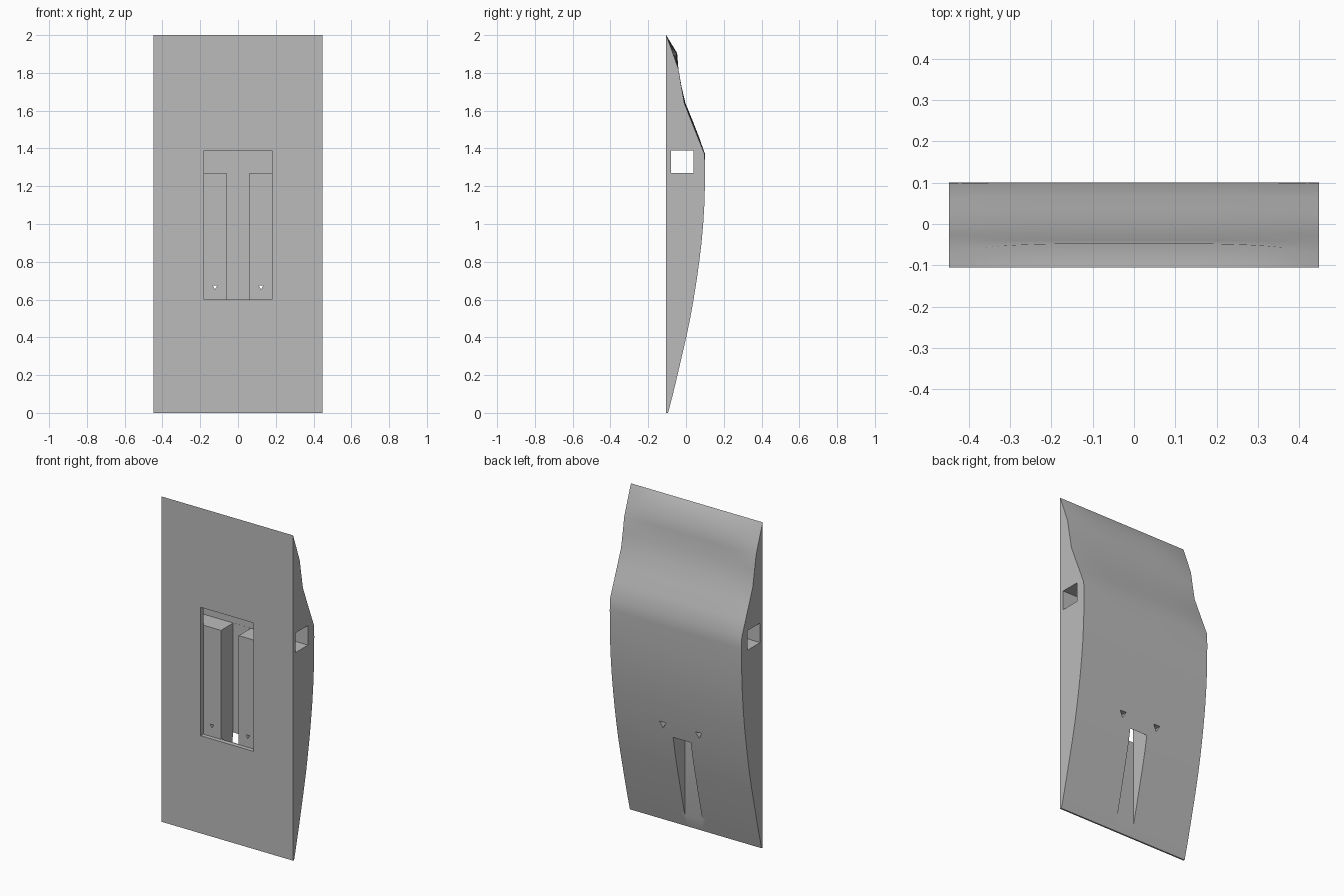
import bpy
import bmesh
import math
from mathutils import Matrix

old = bpy.data.objects.get("Cube")
if old:
    bpy.data.objects.remove(old, do_unlink=True)

FRONT = -0.105
HALF = 0.448

grey = bpy.data.materials.new("plain grey")
grey.use_nodes = True
colour = (0.5, 0.5, 0.5, 1)
grey.diffuse_color = colour
grey.node_tree.nodes["Principled BSDF"].inputs["Base Color"].default_value = colour

# Back profile as (y, z, extra bulge away from the side edges)
profile = [
    (-0.095, 0, 0), (-0.069, 0.1, 0), (-0.045, 0.2, 0), (-0.022, 0.3, 0),
    (0.001, 0.4, 0), (0.022, 0.5, 0), (0.04, 0.6, 0), (0.056, 0.7, 0),
    (0.07, 0.8, 0), (0.082, 0.9, 0), (0.091, 1.0, 0), (0.097, 1.1, 0),
    (0.1, 1.2, 0), (0.101, 1.3, 0), (0.098, 1.37, 0.003),
    (0.062, 1.46, 0.007), (0.026, 1.55, 0.008), (-0.009, 1.64, 0.006),
    (-0.025, 1.73, 0.001), (-0.04, 1.82, 0.0), (-0.07, 1.905, 0.023),
    (FRONT, 2, 0),
]


def new_object(name, bm):
    bmesh.ops.recalc_face_normals(bm, faces=bm.faces)
    mesh = bpy.data.meshes.new(name)
    bm.to_mesh(mesh)
    bm.free()
    ob = bpy.data.objects.new(name, mesh)
    bpy.context.collection.objects.link(ob)
    mesh.materials.append(grey)
    return ob


# Curved panel lofted from side to side
bm = bmesh.new()
steps = 20
sections = []
for i in range(steps + 1):
    t = 2 * i / steps - 1
    swell = 1 - t ** 4
    ring = [bm.verts.new((t * HALF, y + bulge * swell, z)) for y, z, bulge in profile]
    ring.append(bm.verts.new((t * HALF, FRONT, 0)))
    sections.append(ring)
for a, b in zip(sections, sections[1:]):
    for k in range(len(a)):
        n = (k + 1) % len(a)
        bm.faces.new((a[k], a[n], b[n], b[k]))
bm.faces.new(sections[0])
bm.faces.new(sections[-1])
panel = new_object("curved_panel", bm)


def cut(cutter):
    mod = panel.modifiers.new("cut", "BOOLEAN")
    mod.operation = "DIFFERENCE"
    mod.solver = "EXACT"
    mod.object = cutter
    bpy.context.view_layer.objects.active = panel
    bpy.ops.object.modifier_apply(modifier=mod.name)
    bpy.data.objects.remove(cutter, do_unlink=True)


def cut_box(name, half_x, y0, y1, z0, z1):
    bm = bmesh.new()
    bmesh.ops.create_cube(bm, size=1)
    bmesh.ops.scale(bm, vec=(2 * half_x, y1 - y0, z1 - z0), verts=bm.verts)
    bmesh.ops.translate(bm, vec=(0, (y0 + y1) / 2, (z0 + z1) / 2), verts=bm.verts)
    cut(new_object(name, bm))


# Cross tunnel, front recess, and the channel that leaves through the back
cut_box("cross_tunnel", 0.6, -0.08, 0.04, 1.27, 1.39)
cut_box("front_recess", 0.18, -0.2, -0.079, 0.6, 1.3)
cut_box("tunnel_window", 0.1799, -0.2, 0, 1.28, 1.3895)
cut_box("back_channel", 0.06, -0.075, 0.0395, -0.1, 1.33)
cut_box("front_channel", 0.0599, -0.2, 0, 0.601, 1.32)

# Three-sided tapering holes through the two rails
for x in (-0.122, 0.122):
    bm = bmesh.new()
    place = Matrix.Translation((x, -0.01, 0.667)) @ Matrix.Rotation(-math.pi / 2, 4, "X")
    bmesh.ops.create_cone(bm, cap_ends=True, segments=3, radius1=0.01,
                          radius2=0.03, depth=0.22, matrix=place)
    cut(new_object("rail_hole", bm))

# Smooth back, crisp edges
for ob in bpy.context.selected_objects:
    ob.select_set(False)
panel.select_set(True)
bpy.context.view_layer.objects.active = panel
bpy.ops.object.shade_smooth_by_angle(angle=math.radians(30))
